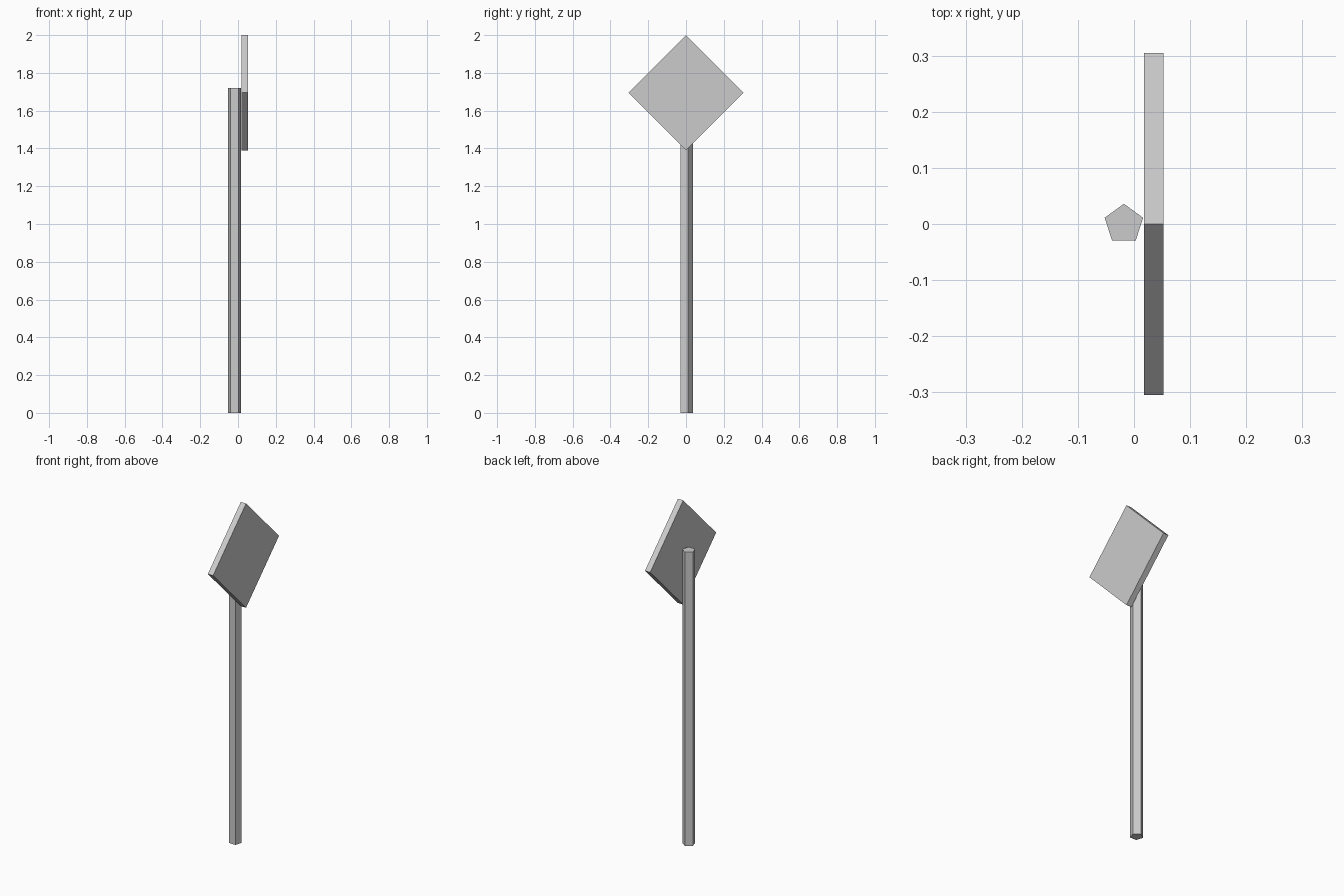
import bpy
from math import pi, sqrt

if "Cube" in bpy.data.objects:
    bpy.data.objects.remove(bpy.data.objects["Cube"])

# Five-sided post, one corner pointing to the back (+y)
POST_H = 1.72
bpy.ops.mesh.primitive_cylinder_add(vertices=5, radius=0.036, depth=POST_H,
                                    location=(-0.018, 0, POST_H / 2))
post = bpy.context.object
post.name = "post"

# Primitive circles start with a corner on +y; enforce it regardless of version
top = max(post.data.vertices, key=lambda v: v.co.y)
if abs(top.co.x) > 1e-4:
    post.rotation_euler.z = pi / 2

# Square sign plate turned 45 degrees into a diamond, facing +x
HALF_DIAG = 0.305
side = HALF_DIAG * sqrt(2)
bpy.ops.mesh.primitive_cube_add(size=1, location=(0.0352, 0, 2 - HALF_DIAG),
                                rotation=(pi / 4, 0, 0))
plate = bpy.context.object
plate.name = "sign_plate"
plate.scale = (0.034, side, side)
bpy.ops.object.transform_apply(location=False, rotation=False, scale=True)
